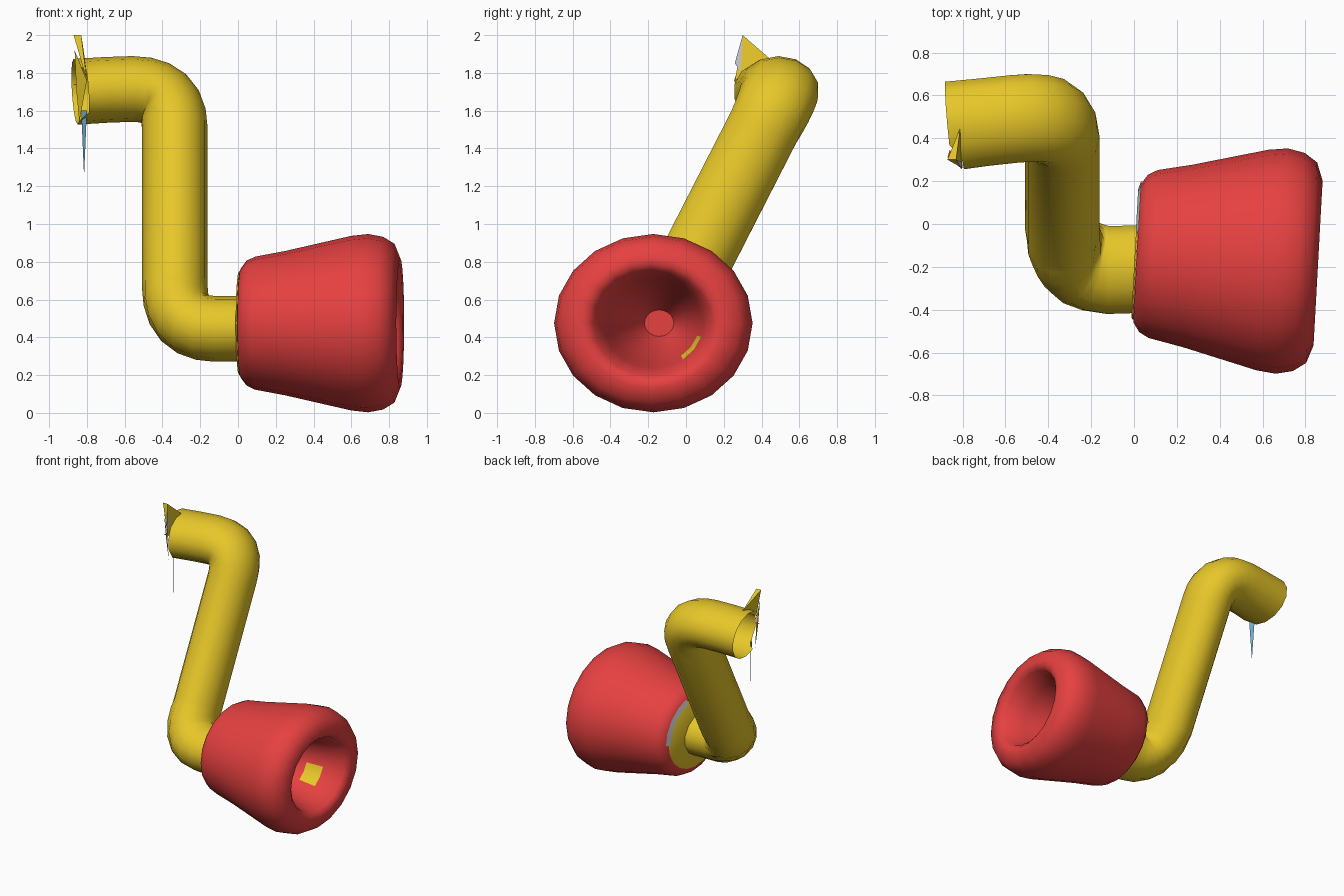
import bpy, bmesh, math
from mathutils import Vector, Matrix

cube = bpy.data.objects.get("Cube")
if cube:
    bpy.data.objects.remove(cube, do_unlink=True)


def material(name, rgb):
    m = bpy.data.materials.new(name)
    m.use_nodes = True
    m.diffuse_color = (*rgb, 1)
    m.node_tree.nodes["Principled BSDF"].inputs["Base Color"].default_value = (*rgb, 1)
    return m


YELLOW = material("yellow", (0.8, 0.57, 0.022))
RED = material("red", (0.79, 0.052, 0.052))
GREY = material("grey", (0.55, 0.55, 0.55))
BLUE = material("blue", (0.15, 0.4, 0.6))


def finish(name, bm, mats, smooth=True):
    bmesh.ops.recalc_face_normals(bm, faces=bm.faces)
    mesh = bpy.data.meshes.new(name)
    bm.to_mesh(mesh)
    bm.free()
    for m in mats:
        mesh.materials.append(m)
    ob = bpy.data.objects.new(name, mesh)
    bpy.context.collection.objects.link(ob)
    if smooth:
        bpy.ops.object.select_all(action="DESELECT")
        ob.select_set(True)
        bpy.context.view_layer.objects.active = ob
        bpy.ops.object.shade_smooth_by_angle(angle=math.radians(45))
    return ob


def bridge(bm, rings):
    """Join successive rings of vertices with quads, row by row."""
    rows = []
    for a, b in zip(rings, rings[1:]):
        n = len(a)
        rows.append([bm.faces.new((a[i], a[(i + 1) % n], b[(i + 1) % n], b[i]))
                     for i in range(n)])
    return rows


def bend(a, corner, b, steps=6):
    a, corner, b = Vector(a), Vector(corner), Vector(b)
    params = [i / steps for i in range(steps + 1)]
    return [a * (1 - t) ** 2 + corner * 2 * t * (1 - t) + b * t * t for t in params]


# Bent arm: an oval section swept along two rounded corners
SIDES = 14
path = [Vector((-0.86, 0.46, 1.7)), Vector((-0.7, 0.475, 1.71))]
path += bend((-0.56, 0.49, 1.715), (-0.335, 0.515, 1.715), (-0.335, 0.41, 1.51))
path += bend((-0.335, -0.02, 0.67), (-0.335, -0.195, 0.445), (-0.12, -0.215, 0.445))
path += [Vector((0.03, -0.21, 0.445))]

bm = bmesh.new()
rings = []
for i, centre in enumerate(path):
    t = (path[min(i + 1, len(path) - 1)] - path[max(i - 1, 0)]).normalized()
    across = Vector((0, 1, 0))
    across = (across - t * across.dot(t)).normalized()
    side = across.cross(t)
    width = 0.196 + 0.014 * abs(t.x)
    ring = []
    for k in range(SIDES):
        a = math.tau * k / SIDES
        ring.append(bm.verts.new(centre + side * 0.174 * math.cos(a)
                                 + across * width * math.sin(a)))
    rings.append(ring)
# torn front of the open end
for v in rings[0]:
    if v.co.y < 0.32:
        v.co.x += 0.05
bridge(bm, rings)
finish("arm", bm, [YELLOW])

# Flared cup, turned slightly, with a rounded lip and a deep hollow
PLACE = Matrix.Translation((0, -0.135, 0.475)) @ Matrix.Rotation(-0.055, 4, "Z")
STRETCH = 1.115


def oval(bm, x, r, n=20):
    return [bm.verts.new(PLACE @ Vector((x, r * STRETCH * math.cos(math.tau * k / n),
                                         r * math.sin(math.tau * k / n))))
            for k in range(n)]


profile = [(0.01, 0.25), (0.015, 0.29), (0.045, 0.33), (0.09, 0.352), (0.25, 0.382),
           (0.6, 0.462), (0.69, 0.472), (0.77, 0.457), (0.83, 0.42), (0.86, 0.345),
           (0.855, 0.31), (0.83, 0.28), (0.68, 0.238), (0.55, 0.213), (0.25, 0.13),
           (0.13, 0.07)]
bm = bmesh.new()
rings = [oval(bm, x, r) for x, r in profile]
rows = bridge(bm, rings)
bm.faces.new(rings[-1])
for k in (17, 18):  # patch showing inside the hollow
    rows[12][k].material_index = 1
finish("cup", bm, [RED, YELLOW])

# Back disc behind the cup
bm = bmesh.new()
front, back = oval(bm, 0.012, 0.28), oval(bm, 0.004, 0.27)
bridge(bm, [front, back])
bm.faces.new(front)
bm.faces.new(back)
finish("back_disc", bm, [YELLOW])

# Partial rim around the back of the cup
bm = bmesh.new()
inner, outer = oval(bm, 0.003, 0.268), oval(bm, 0.016, 0.305)
for k in range(4):
    bm.faces.new((inner[k], inner[k + 1], outer[k + 1], outer[k]))
bmesh.ops.delete(bm, geom=[v for v in bm.verts if not v.link_faces], context="VERTS")
finish("back_rim", bm, [GREY])


# Torn shards at the open end
def shard(name, points, mat):
    bm = bmesh.new()
    v = [bm.verts.new(p) for p in points]
    for tri in ((0, 1, 2), (0, 2, 3), (0, 3, 1), (1, 3, 2)):
        bm.faces.new([v[i] for i in tri])
    finish(name, bm, [mat], smooth=False)


shard("upper_shard", [(-0.87, 0.3, 2.0), (-0.83, 0.3, 2.0),
                      (-0.81, 0.45, 1.87), (-0.8, 0.26, 1.76)], YELLOW)
shard("end_strip", [(-0.865, 0.305, 1.92), (-0.8, 0.255, 1.76),
                    (-0.84, 0.33, 1.54), (-0.855, 0.32, 1.7)], YELLOW)
shard("upper_shard_edge", [(-0.829, 0.3, 2.0), (-0.808, 0.258, 1.85),
                           (-0.802, 0.29, 1.81), (-0.806, 0.29, 1.83)], GREY)
shard("hanging_shard", [(-0.815, 0.35, 1.25), (-0.83, 0.365, 1.6),
                        (-0.8, 0.335, 1.6), (-0.814, 0.351, 1.6)], BLUE)
shard("small_shard", [(-0.87, 0.31, 1.74), (-0.83, 0.32, 1.74),
                      (-0.86, 0.345, 1.74), (-0.853, 0.325, 1.738)], RED)
